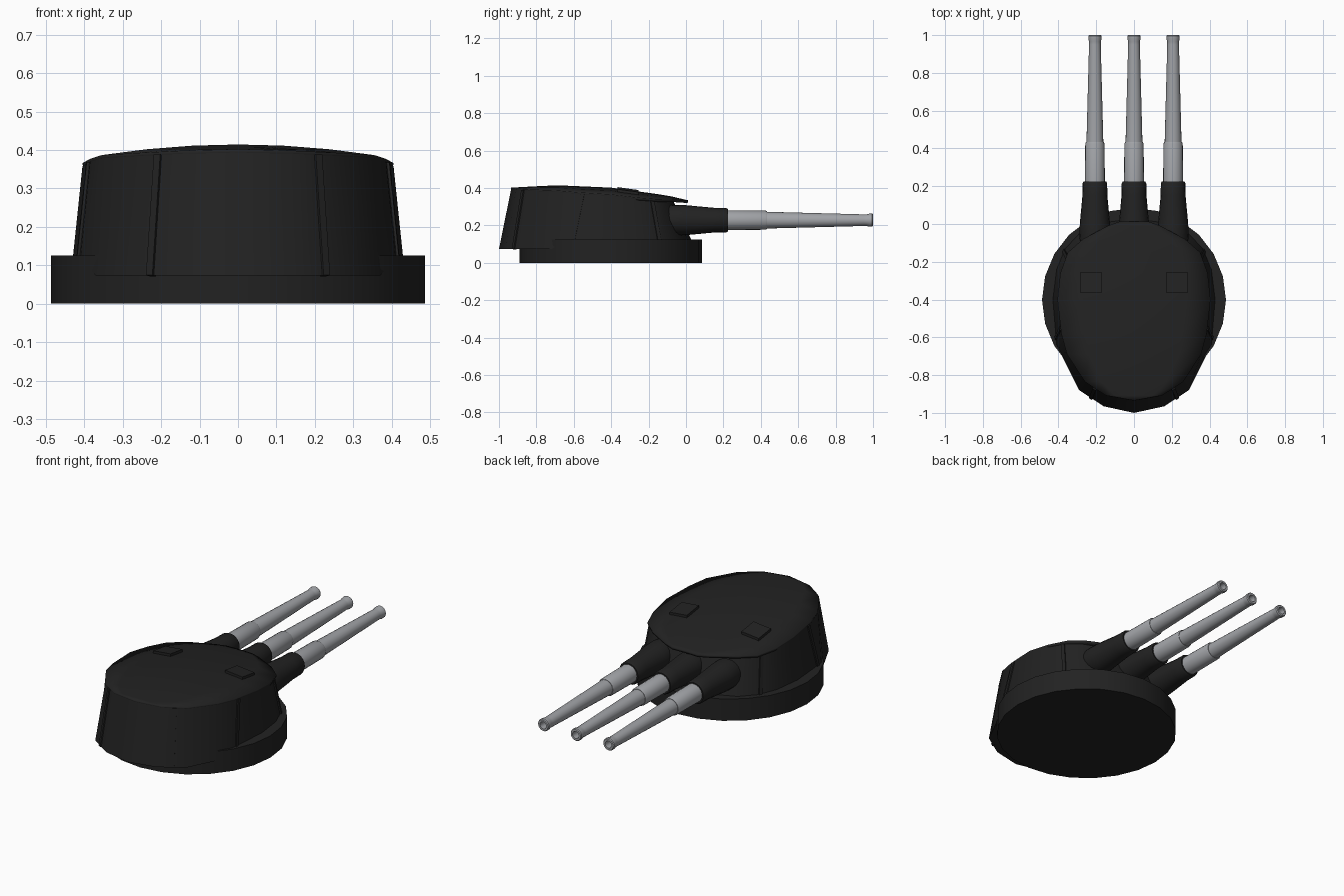
import bpy, bmesh, math
from mathutils import Vector

cube = bpy.data.objects.get("Cube")
if cube:
    bpy.data.objects.remove(cube)


def material(name, color):
    m = bpy.data.materials.new(name)
    m.use_nodes = True
    m.diffuse_color = color
    m.node_tree.nodes["Principled BSDF"].inputs["Base Color"].default_value = color
    return m


DARK = material("dark armour", (0.016, 0.016, 0.016, 1))
STEEL = material("gun steel", (0.36, 0.37, 0.39, 1))


def finish(name, bm, mat, angle=30):
    bmesh.ops.remove_doubles(bm, verts=bm.verts, dist=1e-4)
    bmesh.ops.recalc_face_normals(bm, faces=bm.faces)
    mesh = bpy.data.meshes.new(name)
    bm.to_mesh(mesh)
    bm.free()
    mesh.materials.append(mat)
    obj = bpy.data.objects.new(name, mesh)
    bpy.context.collection.objects.link(obj)
    bpy.ops.object.select_all(action='DESELECT')
    obj.select_set(True)
    bpy.context.view_layer.objects.active = obj
    bpy.ops.object.shade_smooth_by_angle(angle=math.radians(angle))
    return obj


def skin(bm, rows):
    """Bridge successive rows of points with quads."""
    grid = [[bm.verts.new(p) for p in row] for row in rows]
    for a, b in zip(grid, grid[1:]):
        for i in range(len(a) - 1):
            bm.faces.new((a[i], a[i + 1], b[i + 1], b[i]))


def lathe(name, profile, x, z, mat, sides=20):
    """Revolve (radius, y) pairs about a fore-and-aft axis."""
    bm = bmesh.new()
    turns = [math.tau * i / sides for i in range(sides + 1)]
    skin(bm, [[(x + r * math.cos(t), y, z + r * math.sin(t)) for t in turns]
              for r, y in profile])
    return finish(name, bm, mat)


# Crowned roof height, sloping down toward the guns
CROWN = [(-1, .395), (-.93, .402), (-.7, .415), (-.4, .402), (-.1, .36), (.02, .332)]


def roof_z(x, y):
    for (y0, z0), (y1, z1) in zip(CROWN, CROWN[1:]):
        if y <= y1:
            break
    return z0 + (z1 - z0) * (y - y0) / (y1 - y0) - .22 * x * x


# Base ring
bm = bmesh.new()
bmesh.ops.create_cone(bm, cap_ends=True, segments=24, radius1=.487, radius2=.487, depth=.125)
bmesh.ops.translate(bm, verts=bm.verts, vec=(0, -.402, .0625))
finish("base_ring", bm, DARK)

# Gun house walls: half outline from rear to front, at the foot and at the top
FOOT = [(0, -1), (.16, -.965), (.29, -.88), (.37, -.72), (.41, -.64), (.43, -.4),
        (.41, -.24), (.365, -.13), (.29, -.05), (.15, .01), (0, .03)]
HEAD = [(0, -.935), (.15, -.908), (.26, -.835), (.355, -.69), (.385, -.58), (.405, -.4),
        (.39, -.27), (.345, -.17), (.27, -.11), (.15, -.075), (0, -.075)]
foot = [Vector((x, y, .073 if y < -.7 else .12)) for x, y in FOOT]
head = [Vector((x, y, roof_z(x, y) - .008)) for x, y in HEAD]


def flip(p):
    return Vector((-p.x, p.y, p.z))


bm = bmesh.new()
skin(bm, [[flip(h), flip(f), f, h] for f, h in zip(foot, head)])
finish("gun_house", bm, DARK)

# Roof plate with an overhanging front lip
LIP = {6: (.39, -.26), 7: (.35, -.15), 8: (.27, -.08), 9: (.14, -.01), 10: (0, .012)}
bm = bmesh.new()
rows = []
for i, p in enumerate(HEAD):
    x, y = LIP.get(i, p)
    rows.append([(x * s / 3, y, roof_z(x * s / 3, y)) for s in range(-3, 4)])
# squared front edge of the lip
rows[-1] = [(.08 * s / 3, .012, roof_z(.08 * s / 3, .012)) for s in range(-3, 4)]
skin(bm, rows)
roof = finish("roof_plate", bm, DARK)
mod = roof.modifiers.new("thickness", 'SOLIDIFY')
mod.thickness = .014
mod.offset = -1 if roof.data.polygons[0].normal.z > 0 else 1


def along(points, t):
    i = min(int(t), len(points) - 2)
    return points[i].lerp(points[i + 1], t - i)


# Raised seam strips down the walls
for label, t in (("rear", 1.52), ("side", 4.15), ("front", 6.88)):
    for side, mirrored in (("left", False), ("right", True)):
        low, high = along(foot, t), along(head, t)
        run = (along(foot, t + .05) - along(foot, t - .05))
        run.z = 0
        run.normalize()
        out = run.cross(high - low).normalized()
        bm = bmesh.new()
        rows = []
        for p in (low, high):
            ring = [p + run * (w * .01) + out * d
                    for w, d in ((-1, -.01), (-1, .007), (1, .007), (1, -.01))]
            rows.append([flip(q) if mirrored else q for q in ring + ring[:1]])
        skin(bm, rows)
        bm.verts.ensure_lookup_table()
        for k in (0, 5):
            bm.faces.new(bm.verts[k:k + 4])
        finish(f"{label}_seam_{side}", bm, DARK)

# Square roof hatches, following the roof slope
for side, s in (("left", 1), ("right", -1)):
    bm = bmesh.new()
    bmesh.ops.create_cube(bm, size=1)
    for v in bm.verts:
        x, y = s * .228 + v.co.x * .11, -.31 + v.co.y * .11
        v.co = (x, y, roof_z(x, y) + (.014 if v.co.z > 0 else -.006))
    finish(f"roof_hatch_{side}", bm, DARK)

# Three guns: sleeve, thick breech section and tapering barrel with a hollow muzzle
SLEEVE = [(0, -.14), (.07, -.14), (.082, -.07), (.08, 0), (.066, .15), (.065, .215),
          (.06, .225), (0, .225)]
BREECH = [(0, .2), (.053, .2), (.051, .425), (.047, .434), (0, .434)]
BARREL = [(0, .42), (.045, .42), (.031, .95), (.031, .965), (.035, .98), (.035, .995),
          (.031, 1), (.02, 1), (.02, .93), (0, .93)]
for side, x in (("left", .207), ("centre", 0), ("right", -.207)):
    lathe(f"gun_sleeve_{side}", SLEEVE, x, .228, DARK)
    lathe(f"gun_breech_{side}", BREECH, x, .228, STEEL)
    lathe(f"gun_barrel_{side}", BARREL, x, .228, STEEL)
